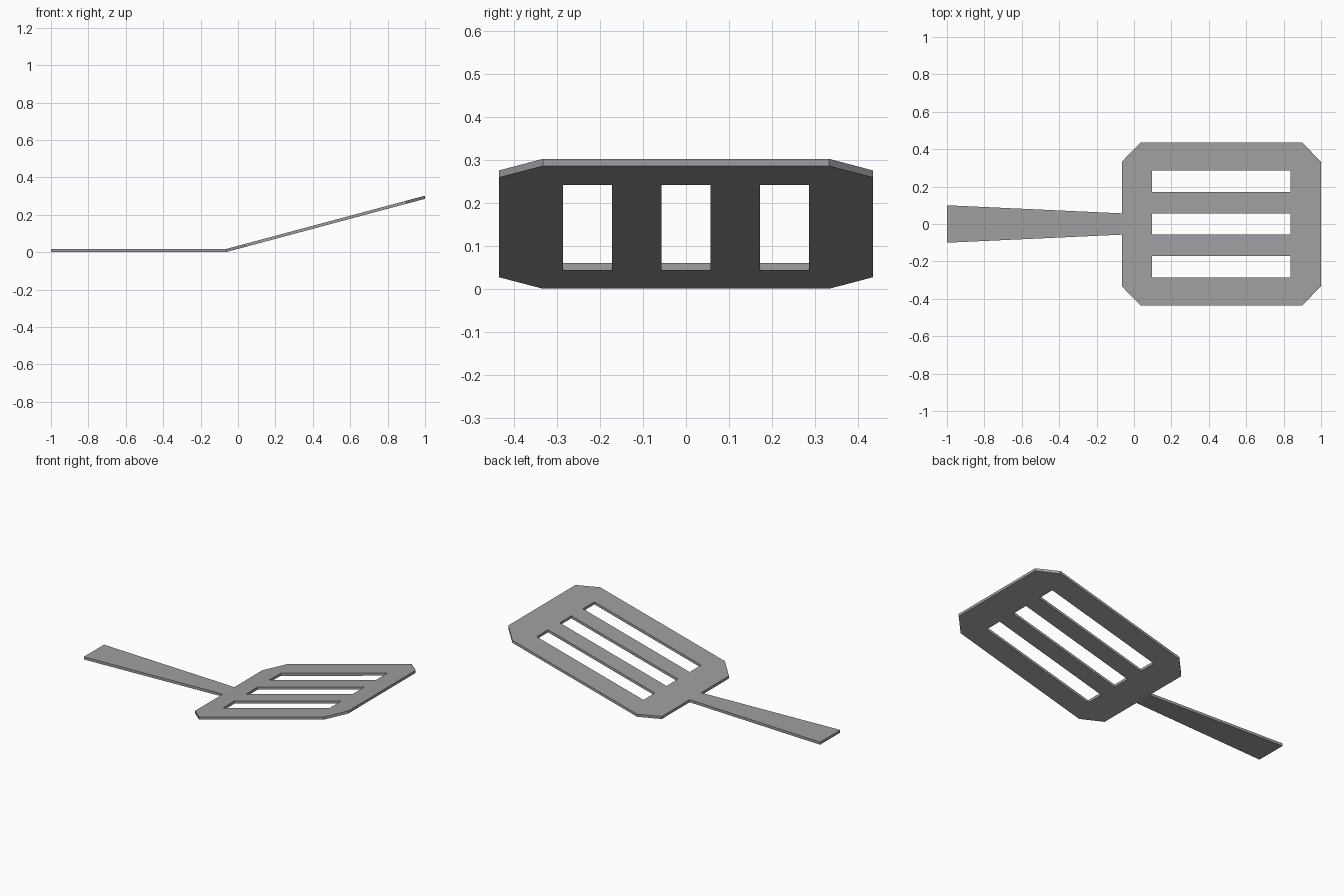
import bpy, bmesh, math

if "Cube" in bpy.data.objects:
    bpy.data.objects.remove(bpy.data.objects["Cube"])

SLOPE = math.tan(math.radians(15))   # blade rises from the flat handle
HINGE = -0.065                       # x where the handle meets the blade
T = 0.0165                           # vertical thickness of the sheet


def lower(x, y):
    return (x, y, max(0.0, x - HINGE) * SLOPE)


bm = bmesh.new()


def loop(points):
    vs = [bm.verts.new(lower(x, y)) for x, y in points]
    return vs, [bm.edges.new((vs[i], vs[(i + 1) % len(vs)])) for i in range(len(vs))]


# blade outline with chamfered corners; first and last points form the neck
half = [(HINGE, 0.057), (HINGE, 0.333), (0.035, 0.435), (0.9, 0.435), (1.0, 0.333)]
outline, edges = loop(half + [(x, -y) for x, y in reversed(half)])

# three slots
for yc in (-0.229, 0, 0.229):
    edges += loop([(0.095, yc - 0.057), (0.836, yc - 0.057),
                   (0.836, yc + 0.057), (0.095, yc + 0.057)])[1]
bmesh.ops.triangle_fill(bm, use_beauty=True, use_dissolve=False, edges=edges)

# tapered handle
end = [bm.verts.new(lower(-1, y)) for y in (-0.1, 0.1)]
bm.faces.new((outline[0], end[1], end[0], outline[-1]))

# thicken the sheet
bmesh.ops.recalc_face_normals(bm, faces=bm.faces)
copy = bmesh.ops.extrude_face_region(bm, geom=list(bm.faces), use_keep_orig=True)
for v in [g for g in copy["geom"] if isinstance(g, bmesh.types.BMVert)]:
    v.co.z += T
bmesh.ops.recalc_face_normals(bm, faces=bm.faces)

mesh = bpy.data.meshes.new("slotted_spatula")
bm.to_mesh(mesh)
bm.free()
spatula = bpy.data.objects.new("slotted_spatula", mesh)
bpy.context.collection.objects.link(spatula)

# dark grey metal
metal = bpy.data.materials.new("dark_grey_metal")
metal.diffuse_color = (0.35, 0.35, 0.36, 1)
metal.use_nodes = True
metal.node_tree.nodes["Principled BSDF"].inputs["Base Color"].default_value = metal.diffuse_color
mesh.materials.append(metal)
